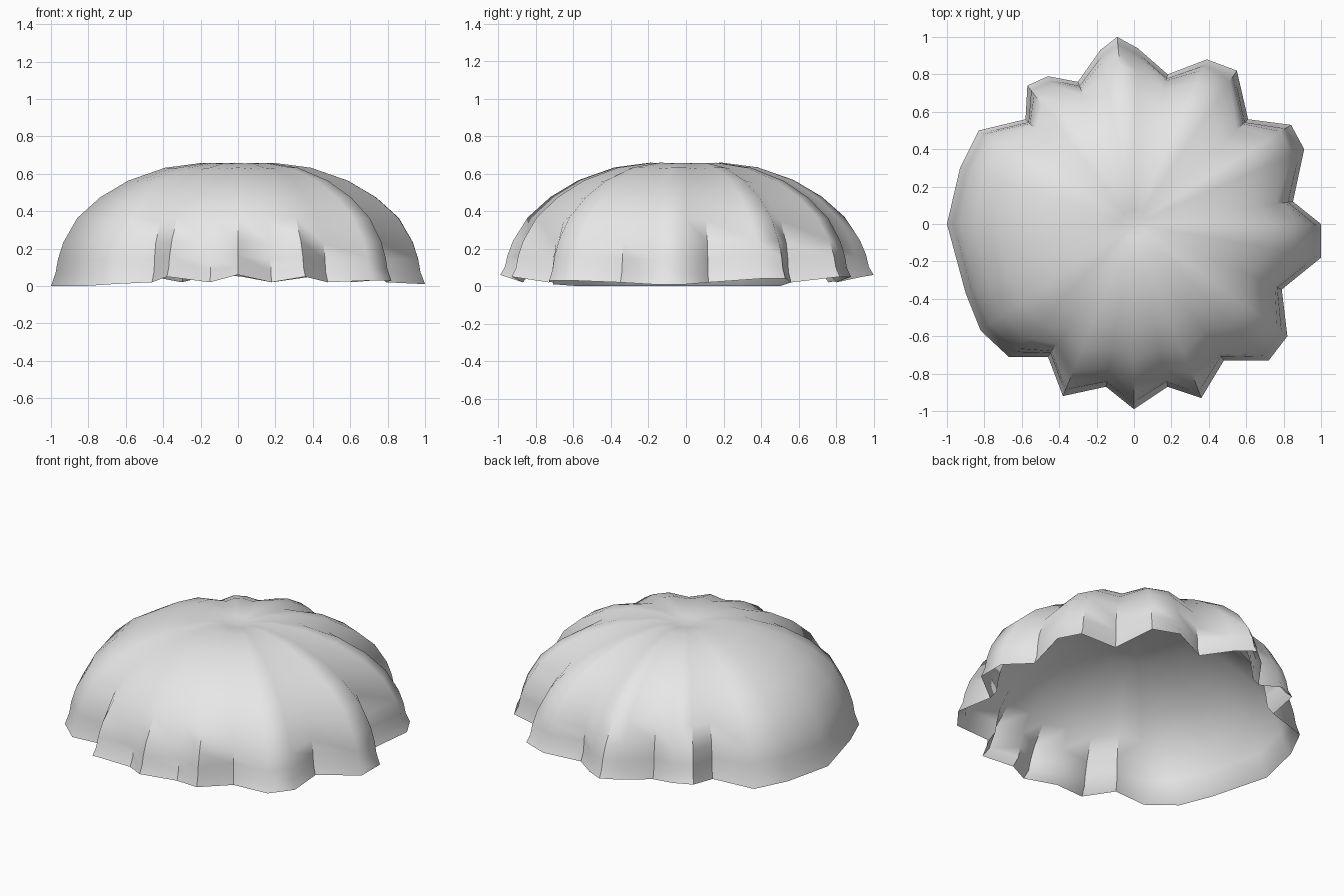
import bpy, bmesh, math

if "Cube" in bpy.data.objects:
    bpy.data.objects.remove(bpy.data.objects["Cube"])

# Rim outline: x, y, z of each tip and notch, going clockwise from the left
RIM = [(-1, 0, 0), (-.93, .30, 0), (-.83, .50, 0), (-.58, .56, .02), (-.57, .74, .05),
       (-.46, .79, .05), (-.30, .76, .02), (-.18, .93, .05), (-.09, 1, .06), (.02, .94, .05),
       (.18, .80, .02), (.39, .88, .05), (.55, .82, .05), (.61, .56, .02), (.84, .53, .04),
       (.91, .40, .04), (.85, .12, .02), (1, 0, .01), (1, -.18, .01), (.79, -.35, .02),
       (.82, -.60, .03), (.72, -.73, .03), (.48, -.73, .02), (.36, -.93, .05), (.18, -.87, .02),
       (0, -.99, .06), (-.15, -.87, .02), (-.38, -.92, .05), (-.46, -.71, .02),
       (-.67, -.71, .01), (-.82, -.57, 0), (-.90, -.37, 0)]

# Profiles from rim to crown: radius factor, height, strength of the pleats
OUTER = [(.975, .07, 1), (.965, .14, .95), (.94, .23, .85), (.87, .36, .7), (.75, .47, .6),
         (.60, .56, .5), (.40, .63, .45), (.20, .657, .4), (.08, .65, .3)]
INNER = [(.955, .06, 1), (.94, .13, .95), (.91, .22, .85), (.84, .34, .7), (.72, .45, .6),
         (.57, .535, .5), (.38, .605, .45), (.18, .63, .4)]

N = len(RIM)
radii = [math.hypot(x, y) for x, y, _ in RIM]
mean = [sum(radii[(i + k) % N] for k in range(-3, 4)) / 7 for i in range(N)]

bm = bmesh.new()


def ring(factor, height, pleat):
    """One closed loop around the cap; the pleats fade toward the crown."""
    verts = []
    for i, (x, y, z) in enumerate(RIM):
        offset = radii[i] - mean[i]
        r = factor * (mean[i] + pleat * offset) / radii[i]
        lift = z * max(0, 1 - height / .3)
        crease = .12 * offset * min(1, height / .4) * factor
        verts.append(bm.verts.new((x * r, y * r, height + lift * .7 + crease)))
    return verts


def bridge(a, b):
    for i in range(N):
        j = (i + 1) % N
        bm.faces.new((a[i], a[j], b[j], b[i]))


def cap(loop, height):
    apex = bm.verts.new((0, 0, height))
    for i in range(N):
        bm.faces.new((loop[i], loop[(i + 1) % N], apex))


# Outer skin, flared lip and inner skin
lip = [bm.verts.new(p) for p in RIM]
for profile, apex_height in ((OUTER, .635), (INNER, .61)):
    previous = lip
    for row in profile:
        loop = ring(*row)
        bridge(previous, loop)
        previous = loop
    cap(previous, apex_height)
bmesh.ops.recalc_face_normals(bm, faces=bm.faces)

mesh = bpy.data.meshes.new("scalloped_cap")
bm.to_mesh(mesh)
bm.free()
shell = bpy.data.objects.new("scalloped_cap", mesh)
bpy.context.collection.objects.link(shell)

grey = bpy.data.materials.new("light_grey")
grey.diffuse_color = (.8, .8, .8, 1)
grey.use_nodes = True
grey.node_tree.nodes["Principled BSDF"].inputs["Base Color"].default_value = grey.diffuse_color
mesh.materials.append(grey)

bpy.context.view_layer.objects.active = shell
shell.select_set(True)
bpy.ops.object.shade_smooth_by_angle(angle=math.radians(50))
